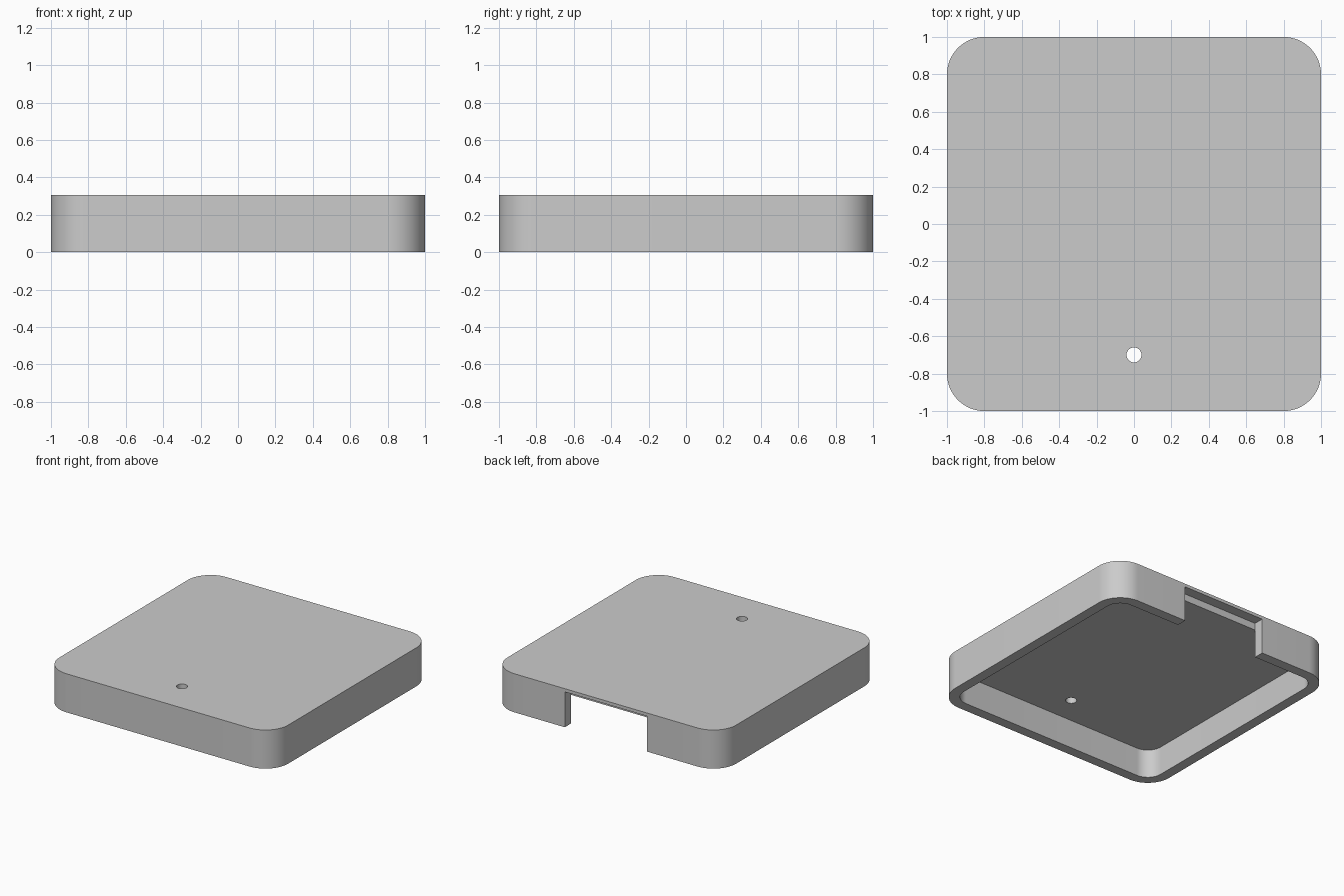
import bpy
import bmesh
from math import cos, sin, pi, radians

HEIGHT = 0.305
WALL = 0.08
RADIUS = 0.2
NOTCH_HALF = 0.36
NOTCH_TOP = 0.28
HOLE_Y = -0.7

cube = bpy.data.objects.get("Cube")
if cube:
    bpy.data.objects.remove(cube, do_unlink=True)

grey = bpy.data.materials.new("plain grey")
grey.use_nodes = True
colour = (0.6, 0.6, 0.6, 1)
grey.diffuse_color = colour
grey.node_tree.nodes["Principled BSDF"].inputs["Base Color"].default_value = colour


def rounded_square(half, radius, steps=16):
    """Outline of a square with rounded corners, anticlockwise."""
    points = []
    for corner, (sx, sy) in enumerate([(1, 1), (-1, 1), (-1, -1), (1, -1)]):
        for i in range(steps + 1):
            a = (corner + i / steps) * pi / 2
            points.append((sx * (half - radius) + radius * cos(a),
                           sy * (half - radius) + radius * sin(a)))
    return points


def prism(name, outline, bottom, top):
    """Extrude a flat outline between two heights."""
    bm = bmesh.new()
    base = bm.faces.new([bm.verts.new((x, y, bottom)) for x, y in outline])
    moved = bmesh.ops.extrude_face_region(bm, geom=[base])["geom"]
    bmesh.ops.translate(bm, vec=(0, 0, top - bottom),
                        verts=[v for v in moved if isinstance(v, bmesh.types.BMVert)])
    bmesh.ops.recalc_face_normals(bm, faces=bm.faces)
    mesh = bpy.data.meshes.new(name)
    bm.to_mesh(mesh)
    bm.free()
    mesh.materials.append(grey)
    obj = bpy.data.objects.new(name, mesh)
    bpy.context.collection.objects.link(obj)
    return obj


# Lid block
lid = prism("lid", rounded_square(1, RADIUS), 0, HEIGHT)

# Hollow underside, notch through the back wall, and small round hole
inner = 1 - WALL
hole = [(0.04 * cos(i * pi / 16), HOLE_Y + 0.04 * sin(i * pi / 16)) for i in range(32)]
notch = [(-NOTCH_HALF, inner), (NOTCH_HALF, inner), (NOTCH_HALF, 1.1), (-NOTCH_HALF, 1.1)]
cutters = [
    prism("cavity_cutter", rounded_square(inner, RADIUS - WALL), -0.1, HEIGHT - WALL),
    prism("notch_cutter", notch, -0.1, NOTCH_TOP),
    prism("hole_cutter", hole, -0.1, HEIGHT + 0.1),
]

bpy.ops.object.select_all(action="DESELECT")
lid.select_set(True)
bpy.context.view_layer.objects.active = lid
for cutter in cutters:
    cut = lid.modifiers.new(cutter.name, "BOOLEAN")
    cut.operation = "DIFFERENCE"
    cut.solver = "EXACT"
    cut.object = cutter
    bpy.ops.object.modifier_apply(modifier=cut.name)
    bpy.data.objects.remove(cutter, do_unlink=True)

# Smooth round corners with crisp edges
bpy.ops.object.shade_smooth_by_angle(angle=radians(30))
